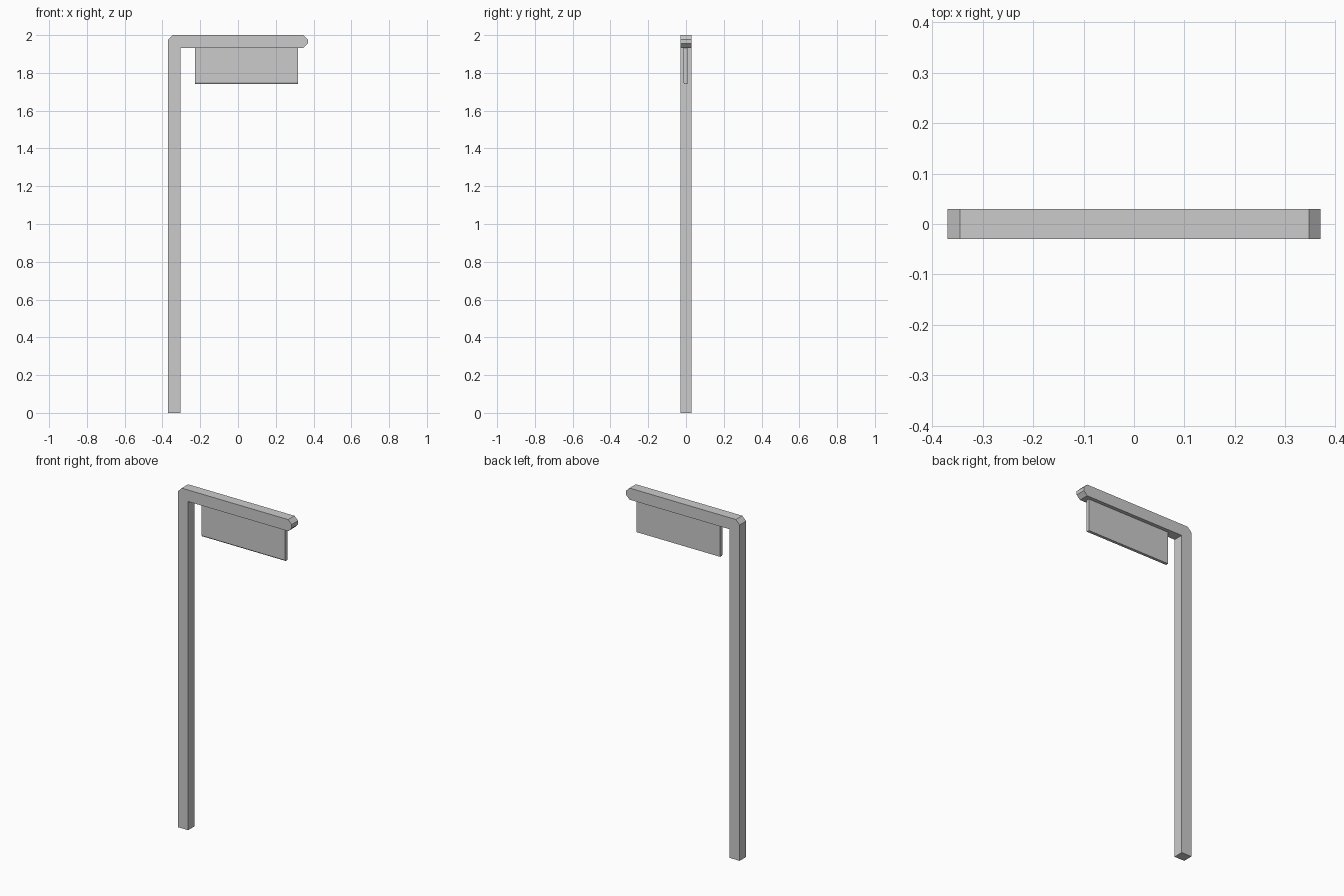
import bpy, bmesh
from mathutils import Vector

if "Cube" in bpy.data.objects:
    bpy.data.objects.remove(bpy.data.objects["Cube"])


def prism(name, profile, direction):
    """Extrude a closed flat profile along a direction vector."""
    bm = bmesh.new()
    face = bm.faces.new([bm.verts.new(p) for p in profile])
    res = bmesh.ops.extrude_face_region(bm, geom=[face], use_keep_orig=True)
    verts = [g for g in res["geom"] if isinstance(g, bmesh.types.BMVert)]
    bmesh.ops.translate(bm, verts=verts, vec=Vector(direction))
    bmesh.ops.recalc_face_normals(bm, faces=bm.faces)
    mesh = bpy.data.meshes.new(name)
    bm.to_mesh(mesh)
    bm.free()
    obj = bpy.data.objects.new(name, mesh)
    bpy.context.collection.objects.link(obj)
    return obj


# Post and arm: one L-shaped square beam with chamfered corners
X, INNER, TOP, UNDER = 0.37, -0.304, 2.0, 1.932
C, E = 0.025, 0.023
HALF = 0.0295
outline = [(-X, 0), (INNER, 0), (INNER, UNDER), (X - E, UNDER),
           (X, UNDER + E), (X, TOP - E), (X - E, TOP),
           (-X + C, TOP), (-X, TOP - C)]
prism("post_and_arm", [(x, -HALF, z) for x, z in outline], (0, 2 * HALF, 0))

# Hanging sign board: thin, slightly forward, small chamfer on the lower front edge
FRONT, BACK, BOTTOM = -0.014, 0.008, 1.741
LEFT, RIGHT = -0.228, 0.317
section = [(BACK, BOTTOM), (BACK, UNDER), (FRONT, UNDER),
           (FRONT, BOTTOM + 0.008), (FRONT + 0.005, BOTTOM)]
prism("sign_board", [(LEFT, y, z) for y, z in section], (RIGHT - LEFT, 0, 0))
